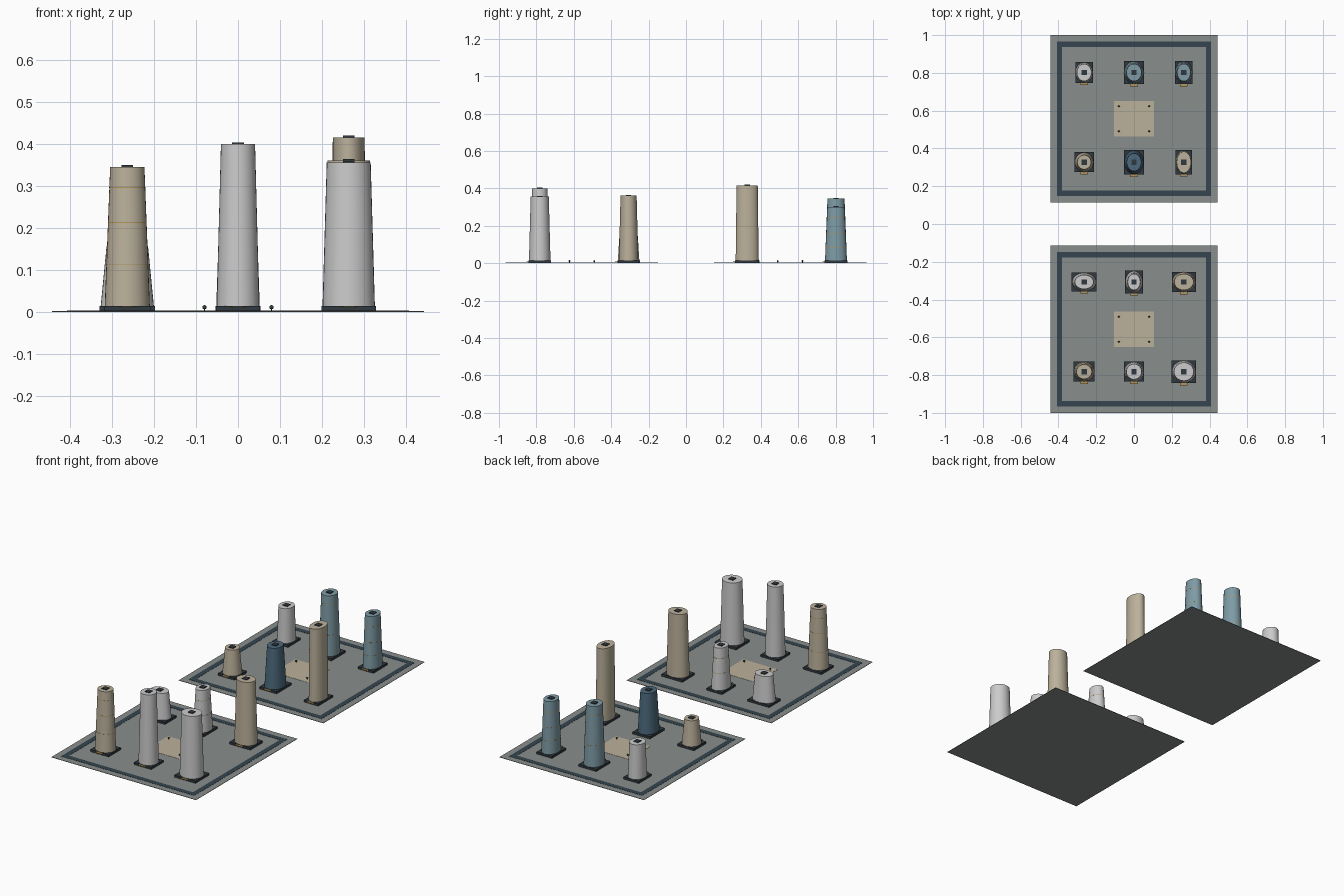
import bpy, math

if "Cube" in bpy.data.objects:
    bpy.data.objects.remove(bpy.data.objects["Cube"])


def mat(name, r, g, b):
    m = bpy.data.materials.new(name)
    m.diffuse_color = (r, g, b, 1)
    m.use_nodes = True
    m.node_tree.nodes["Principled BSDF"].inputs["Base Color"].default_value = m.diffuse_color
    return m


PAVING = mat("paving", 0.25, 0.27, 0.26)
ROAD = mat("road", 0.035, 0.06, 0.08)
SAND = mat("sand", 0.50, 0.44, 0.33)
DARK = mat("dark", 0.03, 0.04, 0.05)
GOLD = mat("gold", 0.45, 0.30, 0.10)
GREEN = mat("green", 0.03, 0.06, 0.04)
STONE = mat("stone", 0.56, 0.59, 0.58)
BLUE = mat("blue", 0.21, 0.33, 0.38)
NAVY = mat("navy", 0.07, 0.14, 0.20)


def box(name, x0, x1, y0, y1, z0, z1, m):
    v = [(x, y, z) for z in (z0, z1) for x, y in ((x0, y0), (x1, y0), (x1, y1), (x0, y1))]
    f = [(3, 2, 1, 0), (4, 5, 6, 7)] + [(i, (i + 1) % 4, (i + 1) % 4 + 4, i + 4) for i in range(4)]
    me = bpy.data.meshes.new(name)
    me.from_pydata(v, [], f)
    me.materials.append(m)
    ob = bpy.data.objects.new(name, me)
    bpy.context.collection.objects.link(ob)
    return ob


def tapered(name, x, y, z0, z1, rx, ry, top, m, n=32):
    """Elliptical shaft narrowing to the factor top."""
    bpy.ops.mesh.primitive_cone_add(vertices=n, radius1=1, radius2=top, depth=z1 - z0,
                                    location=(x, y, (z0 + z1) / 2))
    ob = bpy.context.object
    ob.name = name
    ob.scale = (rx, ry, 1)
    ob.data.materials.append(m)
    bpy.ops.object.transform_apply(location=False, rotation=False, scale=True)
    bpy.ops.object.shade_smooth_by_angle(angle=math.radians(35))
    return ob


def tower(x, y, hx, hy, h, taper, m, bands=()):
    base = 0.014
    rx, ry = hx * 0.96, hy * 0.96
    box("tower_plinth", x - hx, x + hx, y - hy, y + hy, 0.001, base, DARK)
    tapered("tower_shaft", x, y, base, h, rx, ry, taper, m)
    # thin floor bands that follow the taper
    for b in bands:
        s = 1 - (1 - taper) * b
        z = base + (h - base) * b
        tapered("tower_band", x, y, z - 0.001, z + 0.001, rx * s + 0.0003, ry * s + 0.0003, 1, GOLD)
    # roof plant and entrance canopy
    box("roof_unit", x - 0.014, x + 0.014, y - 0.014, y + 0.014, h - 0.002, h + 0.004, DARK)
    box("entrance_canopy", x - 0.02, x + 0.02, y - hy - 0.012, y - hy + 0.008, 0.010, 0.013, GOLD)


def district(yc):
    # ground slab, ring road and plaza
    box("ground_slab", -0.443, 0.443, yc - 0.443, yc + 0.443, 0, 0.002, PAVING)
    o, i = 0.408, 0.38
    for s in (-1, 1):
        a, b = sorted((s * i, s * o))
        box("ring_road_x", -o, o, yc + a, yc + b, 0.001, 0.003, ROAD)
        box("ring_road_y", a, b, yc - i, yc + i, 0.001, 0.003, ROAD)
    box("plaza", -0.105, 0.105, yc - 0.095, yc + 0.095, 0.001, 0.003, SAND)
    # plaza trees
    for sx in (-1, 1):
        for sy in (-1, 1):
            px, py = sx * 0.08, yc + sy * 0.066
            tapered("tree_trunk", px, py, 0.002, 0.009, 0.0015, 0.0015, 1, DARK, 8)
            bpy.ops.mesh.primitive_uv_sphere_add(segments=12, ring_count=8, radius=0.005,
                                                 location=(px, py, 0.011))
            bpy.context.object.name = "tree_crown"
            bpy.context.object.data.materials.append(GREEN)
            bpy.ops.object.shade_smooth()


district(-0.557)
district(0.557)

X = 0.264
# front district towers
tower(-X, -0.782, 0.056, 0.053, 0.346, 0.76, SAND, (0.3, 0.6, 0.85))
tower(0, -0.782, 0.053, 0.053, 0.400, 0.80, STONE)
tower(X, -0.782, 0.065, 0.060, 0.356, 0.84, STONE)
tower(-X, -0.307, 0.066, 0.050, 0.157, 0.78, STONE)
tower(0, -0.307, 0.047, 0.060, 0.243, 0.74, STONE, (0.4, 0.75))
tower(X, -0.307, 0.064, 0.054, 0.361, 0.83, SAND)
# back district towers
tower(-X, 0.327, 0.051, 0.053, 0.152, 0.74, SAND)
tower(0, 0.327, 0.053, 0.065, 0.236, 0.76, NAVY)
tower(X, 0.327, 0.043, 0.064, 0.416, 0.92, SAND)
tower(-X, 0.802, 0.047, 0.055, 0.203, 0.86, STONE)
tower(0, 0.802, 0.054, 0.061, 0.345, 0.78, BLUE, (0.35, 0.85))
tower(X, 0.802, 0.047, 0.061, 0.301, 0.79, BLUE, (0.25, 0.5, 0.8))
